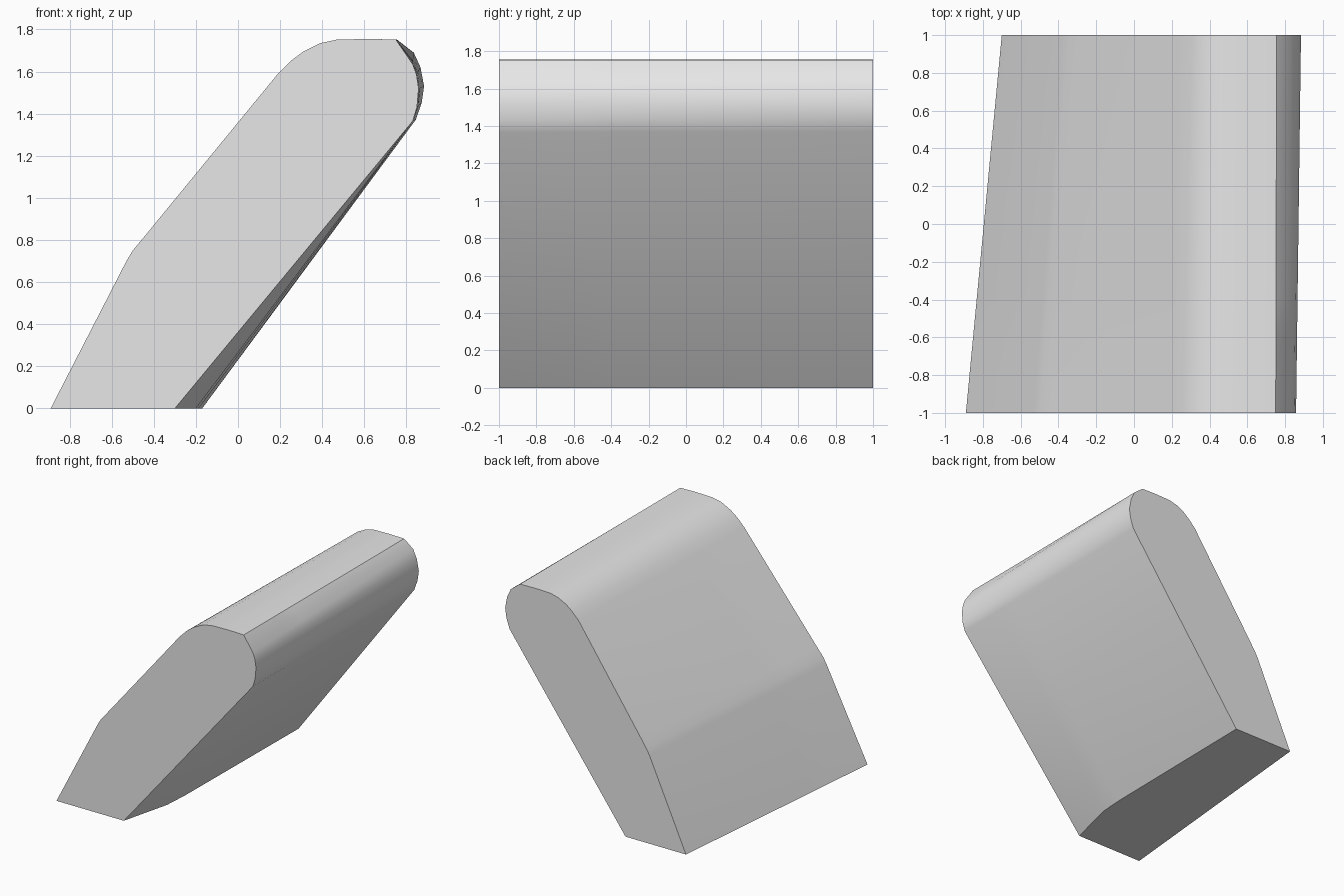
import bpy
import bmesh
from mathutils import Vector

cube = bpy.data.objects.get("Cube")
if cube:
    bpy.data.objects.remove(cube, do_unlink=True)

# Matching end profiles (x, z), from the bottom outer corner over the rounded top
front = [(-0.89, 0), (-0.53, 0.70), (-0.50, 0.75), (-0.45, 0.81), (0.19, 1.59),
         (0.25, 1.65), (0.31, 1.695), (0.39, 1.735), (0.47, 1.752), (0.62, 1.755),
         (0.75, 1.752), (0.83, 1.635), (0.848, 1.586), (0.858, 1.52),
         (0.85, 1.43), (0.83, 1.365)]
back = [(-0.70, 0), (-0.38, 0.70), (-0.35, 0.75), (-0.31, 0.81), (0.24, 1.60),
        (0.30, 1.66), (0.35, 1.70), (0.42, 1.735), (0.49, 1.752), (0.62, 1.755),
        (0.755, 1.752), (0.835, 1.69), (0.867, 1.62), (0.884, 1.53),
        (0.873, 1.453), (0.845, 1.372)]

# Depth of each section and x of its bottom inner corner, which is clipped at the front
sections = [(-1, -0.30), (-0.6, -0.20), (-0.4, -0.187), (1, -0.17)]


def ring(bm, y, corner_x):
    """One cross-section blended between the two end profiles."""
    t = (y + 1) / 2
    points = [Vector(a).lerp(Vector(b), t) for a, b in zip(front, back)]
    points.append(Vector((corner_x, 0)))
    return [bm.verts.new((p.x, y, p.y)) for p in points]


# Slanted rounded slab
bm = bmesh.new()
rings = [ring(bm, y, x) for y, x in sections]
for a, b in zip(rings, rings[1:]):
    for i in range(len(a)):
        j = (i + 1) % len(a)
        bm.faces.new((a[i], a[j], b[j], b[i]))
bm.faces.new(rings[0])
bm.faces.new(rings[-1])
bmesh.ops.recalc_face_normals(bm, faces=bm.faces)
mesh = bpy.data.meshes.new("slanted_slab")
bm.to_mesh(mesh)
bm.free()
slab = bpy.data.objects.new("slanted_slab", mesh)
bpy.context.collection.objects.link(slab)

# Plain grey
grey = bpy.data.materials.new("light grey")
grey.use_nodes = True
colour = (0.8, 0.8, 0.8, 1)
grey.diffuse_color = colour
grey.node_tree.nodes["Principled BSDF"].inputs["Base Color"].default_value = colour
mesh.materials.append(grey)

# Soft rounding with crisp ends
bpy.ops.object.select_all(action="DESELECT")
slab.select_set(True)
bpy.context.view_layer.objects.active = slab
bpy.ops.object.shade_smooth_by_angle(angle=0.52)
